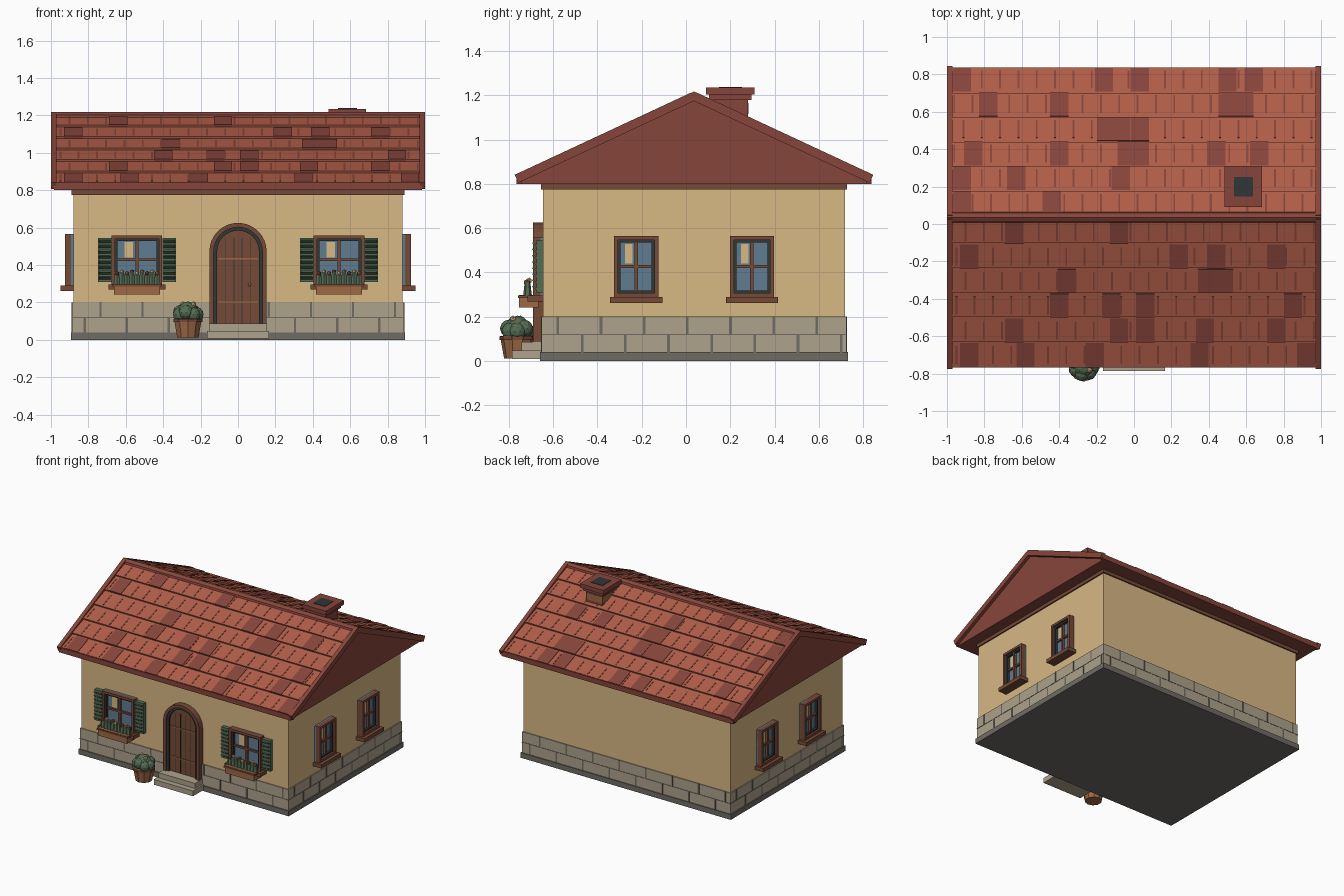
import bpy, bmesh, math
from mathutils import Matrix, Vector

old = bpy.data.objects.get("Cube")
if old:
    bpy.data.objects.remove(old, do_unlink=True)

COLOURS = {
    "plaster": (.69, .48, .23), "stone": (.42, .36, .26), "foundation_grey": (.16, .15, .13),
    "tile_red": (.43, .11, .065), "dark_red": (.24, .06, .043), "brown_wood": (.18, .067, .039),
    "light_wood": (.34, .14, .06), "leaf_green": (.09, .15, .088), "glass_blue": (.115, .2, .28),
    "charcoal": (.03, .037, .037),
}
MATS = {}
for name, rgb in COLOURS.items():
    mat = bpy.data.materials.new(name)
    mat.use_nodes = True
    mat.diffuse_color = (*rgb, 1)
    bsdf = mat.node_tree.nodes["Principled BSDF"]
    bsdf.inputs["Base Color"].default_value = (*rgb, 1)
    bsdf.inputs["Roughness"].default_value = .8
    MATS[name] = mat

move = Matrix.Translation


class Part:
    """One object collected from simple solids."""

    def __init__(self, name, matrix=Matrix()):
        self.name, self.matrix = name, matrix
        self.bm, self.slots = bmesh.new(), []

    def paint(self, faces, colour):
        if colour not in self.slots:
            self.slots.append(colour)
        for f in faces:
            f.material_index = self.slots.index(colour)

    def paint_verts(self, verts, colour):
        self.paint({f for v in verts for f in v.link_faces}, colour)

    def box(self, colour, xs, ys, zs, local=Matrix()):
        spans = (xs, ys, zs)
        mid = Vector([sum(s) / 2 for s in spans])
        size = Matrix.Diagonal([abs(s[1] - s[0]) for s in spans] + [1])
        made = bmesh.ops.create_cube(self.bm, size=1, matrix=local @ move(mid) @ size)
        self.paint_verts(made["verts"], colour)

    def ball(self, colour, at, r, detail=1):
        made = bmesh.ops.create_icosphere(self.bm, subdivisions=detail, radius=r, matrix=move(at))
        self.paint_verts(made["verts"], colour)

    def cone(self, colour, at, r_low, r_high, height, sides=10):
        made = bmesh.ops.create_cone(self.bm, cap_ends=True, segments=sides, radius1=r_low,
                                     radius2=r_high, depth=height, matrix=move(at))
        self.paint_verts(made["verts"], colour)

    def prism(self, colour, points, offset):
        face = self.bm.faces.new([self.bm.verts.new(p) for p in points])
        out = bmesh.ops.extrude_face_region(self.bm, geom=[face])["geom"]
        verts = [g for g in out if isinstance(g, bmesh.types.BMVert)]
        bmesh.ops.translate(self.bm, verts=verts, vec=offset)
        self.paint_verts(verts + list(face.verts), colour)

    def done(self):
        bmesh.ops.recalc_face_normals(self.bm, faces=self.bm.faces)
        mesh = bpy.data.meshes.new(self.name)
        self.bm.to_mesh(mesh)
        self.bm.free()
        for s in self.slots:
            mesh.materials.append(MATS[s])
        obj = bpy.data.objects.new(self.name, mesh)
        obj.matrix_world = self.matrix
        bpy.context.collection.objects.link(obj)


# Walls, footing and cornice share one centre line
MID = .036
HX, HY = .88, .682
centre = move((0, MID, 0))


def ring_box(part, colour, grow, zs):
    part.box(colour, (-HX - grow, HX + grow), (-HY - grow, HY + grow), zs)


walls = Part("walls", centre)
ring_box(walls, "plaster", 0, (.1, .81))
walls.done()
footing = Part("foundation_slab", centre)
ring_box(footing, "foundation_grey", .014, (0, .04))
footing.done()
cornice = Part("cornice", centre)
ring_box(cornice, "brown_wood", .01, (.775, .81))
cornice.done()

# Stone plinth with thin mortar joints on every side
plinth = Part("stone_plinth", centre)
ring_box(plinth, "stone", .007, (.04, .2))
ring_box(plinth, "foundation_grey", .009, (.117, .122))
for half, depth, pitch, turns in ((HX, HY, .225, (0, 2)), (HY, HX, .195, (1, 3))):
    for turn in turns:
        spin = Matrix.Rotation(turn * math.pi / 2, 4, "Z")
        for zs, shift in (((.04, .12), .08), ((.12, .2), .165)):
            x = shift - 5 * pitch
            while x < half:
                if x > -half:
                    plinth.box("foundation_grey", (x - .006, x + .006),
                               (-depth - .009, -depth), zs, spin)
                x += pitch
plinth.done()

# Roof body with closed gables
EAVE, LOW, TOP, END = .79, .822, 1.19, .975
roof = Part("roof_body", centre)
roof.prism("dark_red", [(-END, y, z) for y, z in
           ((-EAVE, .8), (-EAVE, LOW), (0, TOP), (EAVE, LOW), (EAVE, .8))], (2 * END, 0, 0))
roof.done()

# Tile courses: x positions of the darker tiles, from the ridge down
FRONT = [(-.64, -.08), (-.88, .24, .44, .76), (-.36, .39, .48),
         (-.4, -.12, .06, .85), (-.64, -.08, .06, .38, .76), (-.88, -.58, -.21, .35, .92)]
BACK = [(-.92, -.44), (-.92, -.63, -.07), (-.86, -.4, -.04, .03, .44, .67),
        (-.15, -.07, .03), (-.78, -.4, .5, .59), (-.92, -.16, .03, .5, .64)]
angle = math.atan2(TOP - LOW, EAVE)
length = math.hypot(TOP - LOW, EAVE)
course = length / 6
for side, dark, sign in (("front", FRONT, 1), ("back", BACK, -1)):
    spin = Matrix.Rotation(0 if sign == 1 else math.pi, 4, "Z")
    slope = spin @ move((0, -EAVE, LOW)) @ Matrix.Rotation(angle, 4, "X")
    tiles = Part(side + "_roof_tiles", centre)
    for row in range(6):
        tilt = slope @ move((0, row * course, 0)) @ Matrix.Rotation(-.08, 4, "X")
        tiles.box("tile_red", (-END, END), (0, course), (0, .02), tilt)
        for k in range(20):
            x = -.95 + .098 * k + (row % 2) * .049
            if x < END:
                tiles.box("dark_red", (x - .005, x + .005),
                          (.1 * course, .8 * course), (.01, .022), tilt)
        for x in dark[5 - row]:
            x *= sign
            tiles.box("dark_red", (x - .049, x + .049), (-.002, .92 * course), (.01, .0235), tilt)
    tiles.done()
    # Eave board and verge boards
    trim = Part(side + "_roof_trim", centre)
    trim.box("dark_red", (-.985, .985), (-.802, -.78), (.8, .838), spin)
    for end in (-1, 1):
        trim.box("dark_red", (end * .97, end), (-.01, length), (-.014, .026), slope)
    trim.done()
ridge = Part("ridge_cap", centre)
ridge.prism("dark_red", [(-1, y, z) for y, z in
            ((-.03, 1.18), (-.024, 1.203), (0, 1.218), (.024, 1.203), (.03, 1.18))], (2, 0, 0))
ridge.done()

# Chimney with a banded shaft and open top
chimney = Part("chimney", move((.585, .2, 0)))
chimney.box("dark_red", (-.07, .07), (-.08, .08), (1, 1.2))
chimney.box("light_wood", (-.073, .06), (-.07, .083), (1.115, 1.165))
chimney.box("dark_red", (-.085, .085), (-.095, .095), (1.18, 1.205))
chimney.box("dark_red", (-.1, .1), (-.11, .11), (1.203, 1.235))
chimney.box("charcoal", (-.05, .05), (-.052, .052), (1.22, 1.238))
chimney.done()


# Windows are modelled facing -y around their own centre
def window(name, w, h, matrix):
    p = Part(name, matrix)
    a, b = w / 2, h / 2
    p.box("glass_blue", (-a, a), (-.012, 0), (-b, b))
    for colour, edge, wide, depth in (("brown_wood", 0, .018, .045), ("charcoal", .018, .012, .03)):
        c, d = a - edge, b - edge
        for s in (-1, 1):
            p.box(colour, (s * (c - wide), s * c), (-depth, 0), (-d, d))
            p.box(colour, (-c, c), (-depth, 0), (s * (d - wide), s * d))
    p.box("brown_wood", (-.008, .008), (-.028, 0), (-b, b))
    p.box("brown_wood", (-a, a), (-.026, 0), (-.007, .007))
    p.box("plaster", (-.25 * w, -.08 * w), (-.016, 0), (.05 * h, .37 * h))
    p.box("brown_wood", (-a - .018, a + .018), (-.07, 0), (-b - .028, -b))
    p.done()


for side, s in (("left", 1), ("right", -1)):
    spin = Matrix.Rotation(s * math.pi / 2, 4, "Z")
    for place, y in (("front", -.225), ("rear", .298)):
        window(f"{side}_{place}_window", .2, .275, move((s * HX, y, .427)) @ spin)

    # Front window, shutters and flower box
    at = move((s * .54, MID - HY, .427))
    window(side + "_facade_window", .27, .262, at)
    shutters = Part(side + "_shutters", at)
    for t in (-1, 1):
        shutters.box("leaf_green", (t * .137, t * .208), (-.03, 0), (-.117, .117))
        for k in range(8):
            tilt = move((t * .172, -.034, -.098 + .028 * k)) @ Matrix.Rotation(-.6, 4, "X")
            shutters.box("leaf_green", (-.03, .03), (-.016, .016), (-.004, .004), tilt)
    shutters.done()
    planter = Part(side + "_flower_box", at)
    planter.box("light_wood", (-.123, .123), (-.108, -.02), (-.185, -.128))
    planter.box("brown_wood", (-.13, .13), (-.114, -.02), (-.142, -.13))
    for k in range(9):
        x = -.108 + .027 * k
        planter.cone("leaf_green", (x, -.07, -.1), .02, .012, .07, 6)
        bloom = ("dark_red", "plaster", "light_wood")[k % 3]
        planter.ball(bloom, (x, -.075 + .012 * (k % 2), -.072 + .008 * (k % 2)), .014)
    planter.done()

# Arched doorway
SPRING, SILL = .472, .085


def arch(half):
    curve = [(half * math.cos(math.pi * i / 16), SPRING + half * math.sin(math.pi * i / 16))
             for i in range(17)]
    return [(half, SILL)] + curve + [(-half, SILL)]


def arch_ring(part, colour, outer, inner, depth):
    a, b = arch(outer), arch(inner)
    for i in range(len(a) - 1):
        quad = (a[i], a[i + 1], b[i + 1], b[i])
        part.prism(colour, [(x, 0, z) for x, z in quad], (0, -depth, 0))


door_at = move((0, MID - HY, 0))
frame = Part("door_frame", door_at)
arch_ring(frame, "brown_wood", .153, .13, .045)
arch_ring(frame, "charcoal", .13, .112, .035)
frame.done()
door = Part("door", door_at)
door.prism("brown_wood", [(x, 0, z) for x, z in arch(.113)], (0, -.02, 0))
for x in (-.066, -.022, .022, .066):
    door.box("charcoal", (x - .002, x + .002), (-.022, 0), (SILL, .545))
for z in (.2, .432):
    door.box("light_wood", (-.108, .108), (-.025, 0), (z - .004, z + .004))
door.ball("plaster", (.062, -.03, .295), .009)
door.done()
steps = Part("door_steps")
steps.box("stone", (-.167, .167), (-.785, -.64), (.008, .048))
steps.box("stone", (-.155, .155), (-.743, -.64), (.048, SILL + .002))
steps.done()

# Potted bush beside the door
pot_at = move((-.268, -.762, 0))
pot = Part("plant_pot", pot_at)
pot.cone("light_wood", (0, 0, .062), .06, .078, .1)
pot.cone("brown_wood", (0, 0, .05), .064, .068, .014)
pot.cone("brown_wood", (0, 0, .102), .081, .081, .016)
pot.done()
bush = Part("bush", pot_at)
bush.ball("leaf_green", (0, 0, .145), .06, 2)
for k in range(7):
    turn = k * math.tau / 7
    bush.ball("leaf_green", (.045 * math.cos(turn), .04 * math.sin(turn), .135 + .012 * (k % 2)), .04, 2)
for x, y in ((0, 0), (.03, -.02), (-.028, .015)):
    bush.ball("plaster", (x, y, .19), .016)
bush.done()
